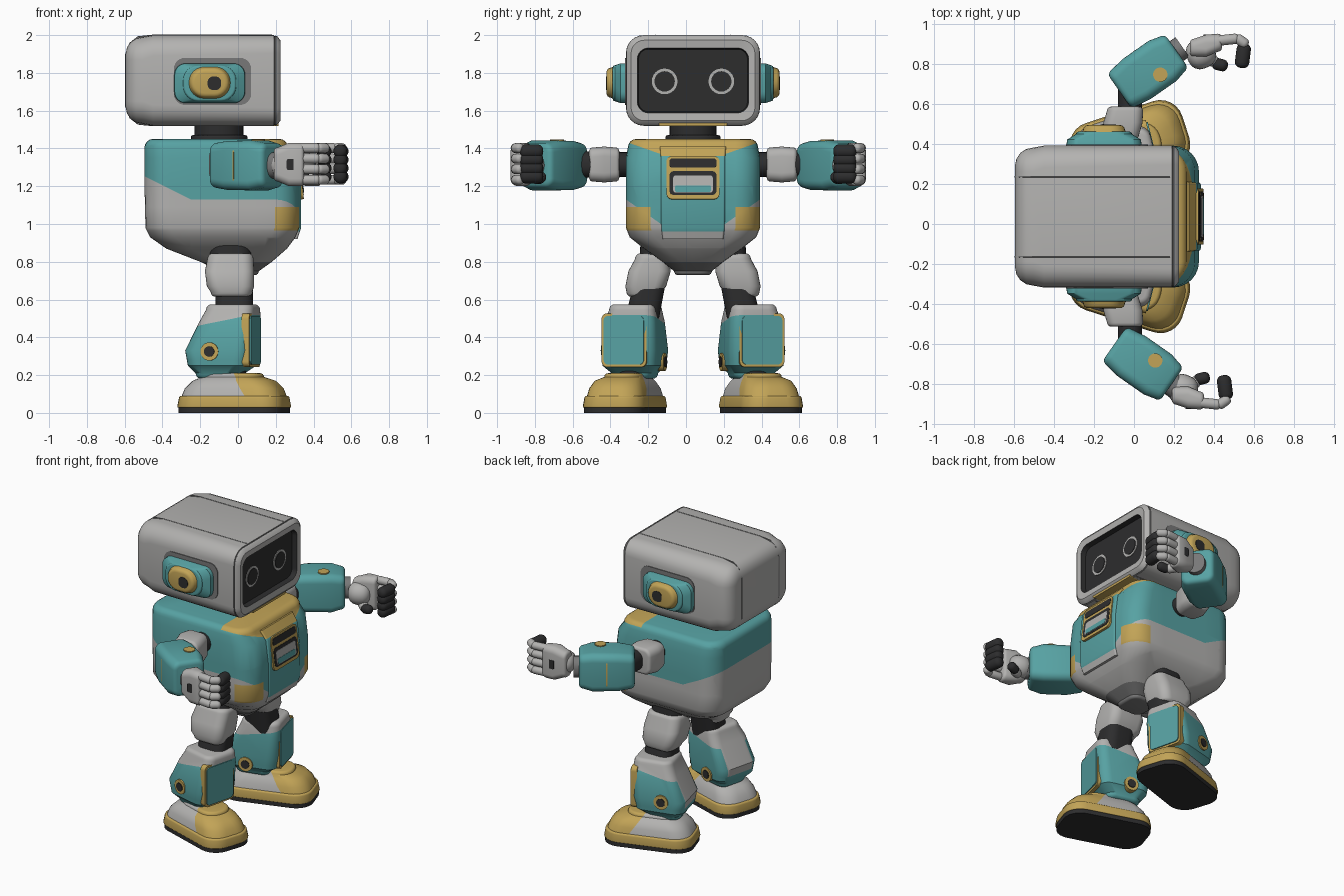
import bpy, bmesh, math
from mathutils import Matrix, Vector

T = Matrix.Translation
ROOT = T((0, 0.037, 0))                       # symmetry plane of the robot
FX = Matrix(((0, 0, 1, 0), (1, 0, 0, 0), (0, 1, 0, 0), (0, 0, 0, 1)))  # loft along x (u=y, v=z)
FY = Matrix(((1, 0, 0, 0), (0, 0, 1, 0), (0, 1, 0, 0), (0, 0, 0, 1)))  # loft along y (u=x, v=z)
FZ = Matrix.Identity(4)
GREY, TEAL, GOLD, DARK, MID = range(5)

MATS = []
for label, col in (("light grey", (0.45, 0.445, 0.435)), ("teal", (0.095, 0.36, 0.365)),
                   ("gold", (0.54, 0.37, 0.095)), ("black", (0.026, 0.026, 0.027)),
                   ("mid grey", (0.19, 0.19, 0.19))):
    m = bpy.data.materials.new(label)
    m.diffuse_color = (*col, 1)
    MATS.append(m)


def rz(deg):
    return Matrix.Rotation(math.radians(deg), 4, 'Z')


def ring(cu, cv, hu, hv, r, n=6):
    """Rounded rectangle outline."""
    r = min(r, hu, hv)
    pts = []
    for q, (su, sv) in enumerate(((1, 1), (-1, 1), (-1, -1), (1, -1))):
        for k in range(n + 1):
            a = (q + k / n) * math.pi / 2
            pts.append((cu + su * (hu - r) + r * math.cos(a), cv + sv * (hv - r) + r * math.sin(a)))
    return pts


def soft(secs, e0, e1, n=4):
    """Round off the first and last section of a loft."""
    def end(sec, e, d):
        if e == 0:
            return [sec]
        t, cu, cv, hu, hv, r = sec
        out = []
        for k in range(n + 1):
            a = k / n * math.pi / 2
            i = e * (1 - math.sin(a))
            out.append((t + d * e * (1 - math.cos(a)), cu, cv, hu - i, hv - i, max(r - i, 0.004)))
        return out
    return end(secs[0], e0, 1) + secs[1:-1] + end(secs[-1], e1, -1)[::-1]


def loft(name, secs, paint, M=ROOT, axis=FZ, cuts=()):
    """Skin sections (t, cu, cv, hu, hv, r); paint is a colour or a rule on face centres."""
    bm = bmesh.new()
    rows = [[bm.verts.new(axis @ Vector((u, v, s[0]))) for u, v in ring(*s[1:])] for s in secs]
    for a, b in zip(rows, rows[1:]):
        for i in range(len(a)):
            j = (i + 1) % len(a)
            bm.faces.new((a[i], a[j], b[j], b[i]))
    bm.faces.new(rows[0][::-1])
    bm.faces.new(rows[-1])
    bmesh.ops.remove_doubles(bm, verts=bm.verts, dist=1e-5)
    for co, no in cuts:
        bmesh.ops.bisect_plane(bm, geom=bm.verts[:] + bm.edges[:] + bm.faces[:], plane_co=co, plane_no=no)
    for f in bm.faces:
        f.material_index = paint(f.calc_center_median()) if callable(paint) else paint
    bm.transform(M)
    bmesh.ops.recalc_face_normals(bm, faces=bm.faces)
    me = bpy.data.meshes.new(name)
    bm.to_mesh(me)
    bm.free()
    for m in MATS:
        me.materials.append(m)
    ob = bpy.data.objects.new(name, me)
    bpy.context.collection.objects.link(ob)
    bpy.ops.object.select_all(action='DESELECT')
    ob.select_set(True)
    bpy.context.view_layer.objects.active = ob
    bpy.ops.object.shade_smooth_by_angle(angle=math.radians(35))


def plate(name, t0, t1, cu, cv, hu, hv, r, paint, M=ROOT, axis=FX):
    loft(name, [(t0, cu, cv, hu, hv, r), (t1, cu, cv, hu, hv, r)], paint, M, axis)


def capsule(name, a, b, r, paint, M):
    a, b = Vector(a), Vector(b)
    d = b - a
    R = T(a) @ d.to_track_quat('Z', 'Y').to_matrix().to_4x4()
    secs = [(-r * 0.6, 0, 0, r, r, r), (d.length + r * 0.6, 0, 0, r, r, r)]
    loft(name, soft(secs, r * 0.8, r * 0.8), paint, M @ R)


# head with recessed face
head = soft([(-.595, 0, 1.76, .345, .23, .12), (-.45, 0, 1.76, .355, .24, .11),
             (.19, 0, 1.76, .355, .24, .095)], .09, 0)
head += [(.192, 0, 1.76, .350, .235, .09), (.198, 0, 1.76, .350, .235, .09), (.20, 0, 1.76, .353, .238, .09),
         (.21, 0, 1.76, .347, .232, .085), (.224, 0, 1.76, .328, .213, .07),
         (.219, 0, 1.76, .295, .172, .06), (.185, 0, 1.76, .288, .165, .05)]


def head_paint(c):
    dark = .183 < c.x < .207 and abs(c.y) < .3 and abs(c.z - 1.76) < .18
    return DARK if dark else MID if .191 < c.x < .199 else GREY


loft("head", head, head_paint, axis=FX)
plate("chin_strip", .15, .214, 0, 1.53, .18, .012, .008, GOLD)
for s in (-1, 1):
    line = [(-.597, s * .2, 1.76, .004, .14, .004), (-.574, s * .2, 1.76, .004, .20, .004),
            (-.53, s * .2, 1.76, .004, .234, .004), (-.45, s * .2, 1.76, .004, .2425, .004),
            (.18, s * .2, 1.76, .004, .2425, .004)]
    loft("head_seam", line, MID, axis=FX)
    plate("eye_ring", .18, .189, s * .15, 1.755, .068, .068, .068, GREY)
    plate("eye_lens", .18, .193, s * .15, 1.755, .054, .054, .054, DARK)

# neck
loft("neck", soft([(1.42, -.10, 0, .15, .145, .12), (1.47, -.10, 0, .15, .145, .12)], .01, .01), DARK)
loft("neck_post", [(1.46, -.10, 0, .13, .125, .12), (1.54, -.10, 0, .13, .125, .12)], DARK)

# torso
torso = soft([(.73, .01, 0, .10, .10, .06), (.80, -.01, 0, .19, .16, .10), (.87, -.06, 0, .32, .26, .12),
              (.93, -.08, 0, .385, .335, .13), (.98, -.0825, 0, .4075, .355, .13), (1.2, -.085, 0, .41, .355, .13),
              (1.35, -.095, 0, .40, .355, .13), (1.45, -.115, 0, .38, .345, .12)], .02, .045)


def torso_paint(c):
    y = abs(c.y)
    if c.z < .80:
        return MID
    if .965 < c.z < 1.09 and c.x > .19 and y > .215:
        return GOLD
    if c.x > .08 and c.z > 1.37 + (y - .17) * .35:
        return GOLD
    edge = 1.13 + max(0, -.25 - c.x) * .5
    if c.x > .19:
        edge = max(.965, 1.13 - (.355 - y) * .7)
    return TEAL if c.z > edge else GREY


loft("torso", torso, torso_paint, cuts=(
    ((0, 0, .965), (0, 0, 1)), ((0, 0, 1.09), (0, 0, 1)), ((0, 0, 1.13), (0, 0, 1)),
    ((-.25, 0, 1.13), (.5, 0, 1)), ((-.25, 0, 0), (1, 0, 0)), ((.08, 0, 0), (1, 0, 0)),
    ((0, 0, 0), (0, 1, 0)), ((0, .17, 1.37), (0, -.35, 1)), ((0, -.17, 1.37), (0, .35, 1)),
    ((0, .355, 1.13), (0, -.7, 1)), ((0, -.355, 1.13), (0, .7, 1))))

# chest panel with framed screen
panel = [(.92, .295, 0, .02, .16, .01), (.98, .314, 0, .02, .168, .01), (1.2, .314, 0, .02, .17, .01),
         (1.35, .297, 0, .02, .17, .01), (1.41, .255, 0, .02, .175, .01)]
loft("chest_panel", panel, lambda c: GOLD if c.z > 1.36 else (GREY if c.z < .96 else TEAL),
     cuts=[((0, 0, 1.36), (0, 0, 1)), ((0, 0, .96), (0, 0, 1))])
CH = ROOT @ T((.327, 0, 1.24)) @ Matrix.Rotation(-.12, 4, 'Y')
plate("chest_frame", -.02, .009, 0, .005, .140, .115, .03, GOLD, CH)
plate("chest_slot", -.02, .011, 0, .082, .125, .024, .015, DARK, CH)
plate("chest_screen_rim", -.02, .011, 0, -.025, .125, .064, .025, DARK, CH)
plate("chest_screen", -.02, .013, 0, -.030, .105, .046, .015, GREY, CH)
plate("chest_screen_glow", -.02, .015, 0, -.055, .095, .018, .01, TEAL, CH)

for s, side in ((1, "left"), (-1, "right")):
    S = ROOT @ Matrix.Diagonal((1, s, 1, 1))

    # ear
    plate(side + "_ear_pad", .34, .360, -.135, 1.755, .205, .125, .06, MID, S, FY)
    loft(side + "_ear_pod", soft([(.34, -.15, 1.745, .19, .105, .06), (.385, -.15, 1.745, .185, .105, .06),
                                  (.425, -.15, 1.745, .14, .095, .08)], 0, .012), TEAL, S, FY)
    loft(side + "_ear_cap", soft([(.41, -.15, 1.748, .118, .09, .08), (.458, -.15, 1.748, .105, .08, .08)],
                                 0, .025), GOLD, S, FY)
    plate(side + "_ear_socket", .45, .460, -.125, 1.745, .036, .036, .03, DARK, S, FY)

    # shoulder, upper arm, elbow
    plate(side + "_shoulder_joint", .32, .43, -.05, 1.315, .065, .065, .065, DARK, S, FY)
    loft(side + "_upper_arm", soft([(.39, -.06, 1.315, .085, .09, .05), (.47, -.055, 1.315, .098, .095, .05),
                                    (.55, -.045, 1.315, .09, .09, .05)], .02, .02), GREY, S, FY)
    plate(side + "_elbow", .53, .68, -.02, 1.315, .06, .07, .06, DARK, S, FY)

    # forearm
    F = S @ T((.07, .728, 1.31) if s > 0 else (.045, .738, 1.31)) @ rz(35)
    loft(side + "_forearm", soft([(-.175, 0, 0, .11, .12, .05), (-.07, 0, 0, .122, .13, .05),
                                  (.09, 0, 0, .122, .132, .05), (.175, 0, 0, .108, .12, .05)],
                                 .03, .03), TEAL, F, FX)
    plate(side + "_forearm_button", .12, .138, .04, -.05, .036, .036, .036, GOLD, F, FZ)
    plate(side + "_forearm_trim", -.004, .004, .06, 0, .0635, .10, .03, GOLD, F, FX)
    plate(side + "_wrist", .15, .21, 0, 0, .06, .07, .06, MID, F, FX)

    # hand with curled fingers
    H = S @ T((.09, -.035, 0) if s > 0 else (0, .015, 0))
    capsule(side + "_hand_base", (.22, .84, 1.31), (.27, .86, 1.31), .075, GREY, H)
    loft(side + "_palm", soft([(.19, .88, 1.315, .045, .09, .04), (.27, .89, 1.315, .055, .115, .04),
                               (.35, .905, 1.315, .045, .115, .04)], .02, .02), GREY, H, FX)
    plate(side + "_palm_socket", .92, .947, .28, 1.315, .022, .03, .01, DARK, H, FY)
    for z in (1.402, 1.346, 1.29, 1.234):
        capsule(side + "_finger", (.33, .915, z), (.42, .925, z), .026, GREY, H)
        capsule(side + "_finger_joint", (.43, .925, z), (.465, .90, z), .026, GREY, H)
        zt = 1.318 + (z - 1.318) * .8
        capsule(side + "_fingertip", (.46, .88, zt), (.45, .80, zt), .036, DARK, H)
    capsule(side + "_thumb", (.27, .84, 1.25), (.31, .81, 1.24), .03, GREY, H)
    capsule(side + "_thumb_tip", (.32, .80, 1.24), (.36, .79, 1.25), .03, DARK, H)

    # hip, thigh, knee
    loft(side + "_hip_joint", [(.78, -.04, .215, .11, .07, .07), (.95, -.04, .20, .11, .075, .07)], DARK, S)
    loft(side + "_thigh", soft([(.615, -.035, .262, .11, .09, .06), (.67, -.04, .25, .125, .108, .06),
                                (.75, -.045, .23, .13, .112, .06), (.845, -.04, .217, .122, .09, .06)],
                               .025, .03), GREY, S)
    loft(side + "_knee", [(.50, -.02, .27, .10, .09, .06), (.66, -.02, .235, .10, .085, .06)], DARK, S)

    # shin with front plate and side bolts
    K = S @ T((-.065, .315, 0)) @ rz(14)

    def shin_paint(c):
        back = c.x < -.1 and abs(c.y) < .1 and c.z > .28
        return GREY if back or c.z > .485 + .2 * c.x else TEAL

    loft(side + "_shin", soft([(.18, -.03, 0, .12, .11, .06), (.25, -.02, 0, .165, .148, .07),
                               (.33, -.02, 0, .178, .155, .07), (.48, .02, -.01, .145, .143, .06),
                               (.575, .035, -.02, .130, .125, .06)], .03, .03),
         shin_paint, K, cuts=[((0, 0, .485), (-.2, 0, 1)), ((0, 0, .28), (0, 0, 1))])
    plate(side + "_shin_trim", .12, .161, .012, .385, .122, .142, .03, GOLD, K)
    plate(side + "_shin_plate", .12, .168, .012, .385, .109, .129, .025, TEAL, K)
    for q, z in ((1, .325), (-1, .27)):
        for part, r, t, col in (("bolt", .048, .160, GOLD), ("bolt_socket", .028, .165, DARK)):
            plate(side + "_shin_" + part, q * .12, q * t, -.05, z, r, r, r, col, K, FY)

    # foot
    A = S @ T((-.02, .36, 0)) @ rz(18)
    plate(side + "_ankle", .15, .24, -.04, -.03, .09, .08, .07, DARK, A, FZ)
    plate(side + "_sole", 0, .03, 0, 0, .288, .165, .11, DARK, A, FZ)
    loft(side + "_foot_rim", soft([(.028, 0, 0, .293, .171, .115), (.09, 0, 0, .286, .165, .115)],
                                  .006, .012), GOLD, A)
    loft(side + "_foot", soft([(.08, 0, 0, .276, .155, .11), (.13, 0, 0, .258, .145, .11),
                               (.17, 0, 0, .218, .125, .10), (.21, -.01, -.01, .165, .10, .09)], 0, .02),
         lambda c: GOLD if c.x > .03 + (.2 - c.z) * .7 else GREY, A, cuts=[((.03, 0, .2), (1, 0, .7))])
